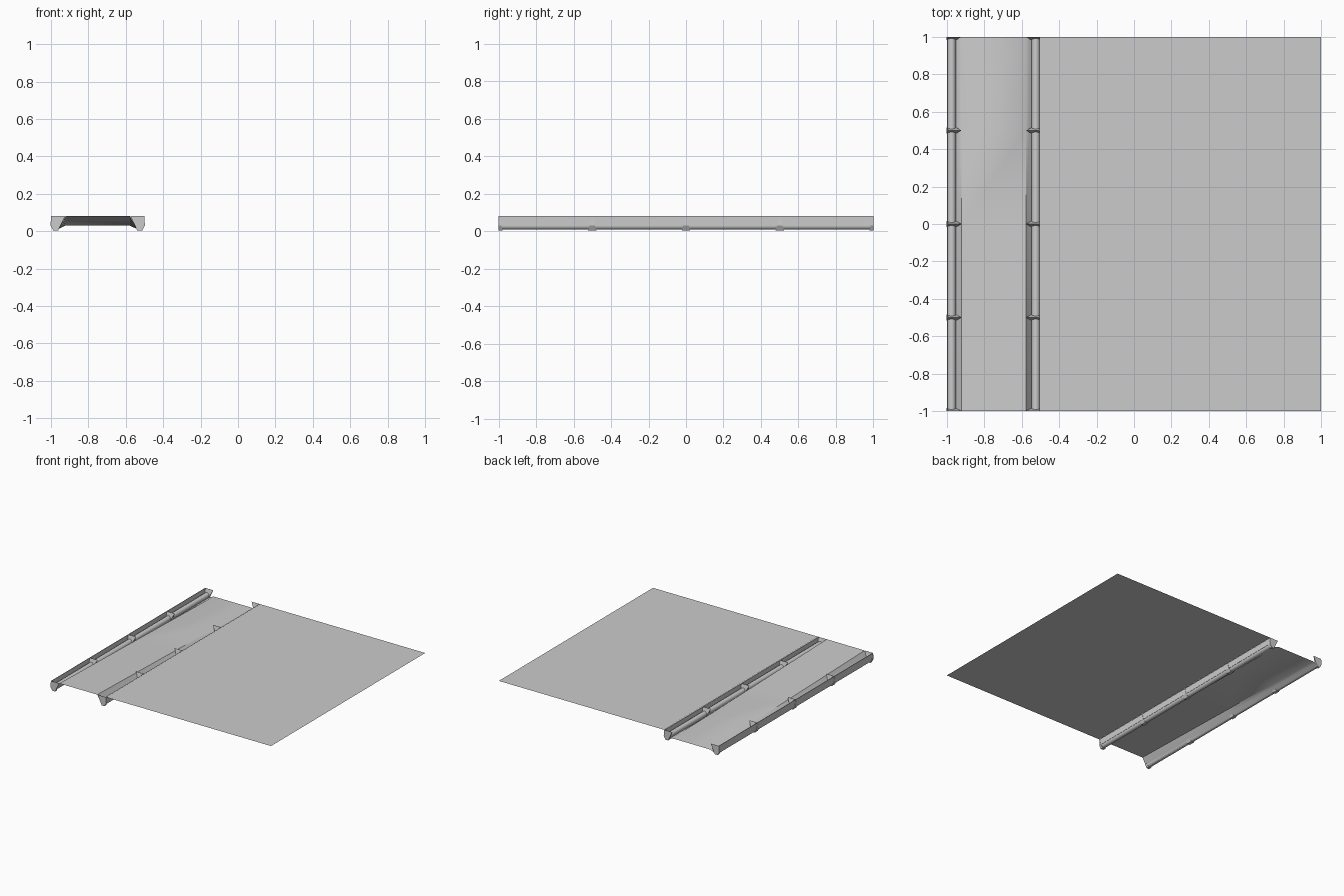
import bpy, bmesh, math

cube = bpy.data.objects.get("Cube")
if cube:
    bpy.data.objects.remove(cube, do_unlink=True)

grey = bpy.data.materials.new("plain grey")
grey.use_nodes = True
grey.diffuse_color = (0.6, 0.6, 0.6, 1)
grey.node_tree.nodes["Principled BSDF"].inputs["Base Color"].default_value = (0.6, 0.6, 0.6, 1)

MID = -0.75      # centre line of the channel
TOP = 0.08       # level of the ground sheet
LOW = 0.03       # pipe centre and low end of the ramp


def loft(name, rows, capped=False, smooth=False):
    """Skin a list of equally long point rows."""
    bm = bmesh.new()
    vs = [[bm.verts.new(p) for p in row] for row in rows]
    for a, b in zip(vs, vs[1:]):
        n = len(a)
        for i in range(n if capped else n - 1):
            j = (i + 1) % n
            bm.faces.new((a[i], a[j], b[j], b[i]))
    if capped:
        bm.faces.new(vs[0][::-1])
        bm.faces.new(vs[-1])
    bmesh.ops.remove_doubles(bm, verts=bm.verts, dist=0.0001)
    bmesh.ops.recalc_face_normals(bm, faces=bm.faces)
    # open sheets face upwards
    if not capped and sum(f.normal.z * f.calc_area() for f in bm.faces) < -0.01:
        bmesh.ops.reverse_faces(bm, faces=bm.faces)
    me = bpy.data.meshes.new(name)
    bm.to_mesh(me)
    bm.free()
    me.materials.append(grey)
    ob = bpy.data.objects.new(name, me)
    bpy.context.collection.objects.link(ob)
    if smooth:
        bpy.ops.object.select_all(action='DESELECT')
        ob.select_set(True)
        bpy.context.view_layer.objects.active = ob
        bpy.ops.object.shade_smooth_by_angle(angle=math.radians(40))
    return ob


# Flat ground beside the channel
loft("ground_sheet", [[(x, y, TOP) for x in (-0.5, 1)] for y in (-1, 1)])

# Ramp sheet with turned-down sides, falling towards the back in four bays
ramp = []
for k in range(5):
    y = -1 + k / 2
    h = TOP + (LOW - TOP) * k / 4
    half = [(0.215, 0.01), (0.19, 0.01 + (h - 0.01) * 0.55), (0.172, h)]
    profile = [(-u, z) for u, z in half] + [(u, z) for u, z in reversed(half)]
    ramp.append([(MID + u, y, z) for u, z in profile])
loft("ramp_sheet", ramp, smooth=True)

# Bracket outline, as distance from the centre line and height
BRACKET = [(0.25, TOP), (0.175, TOP), (0.212, 0.003), (0.237, 0.003), (0.252, LOW)]

for side, s in (("right", -1), ("left", 1)):
    # Rail pipe
    ring = [math.tau * i / 16 for i in range(16)]
    loft(side + "_pipe",
         [[(MID + s * 0.225 + 0.022 * math.cos(a), y, LOW + 0.022 * math.sin(a)) for a in ring]
          for y in (-1, 1)], capped=True, smooth=True)

    # Upright wall above the pipe
    wall = [(0.245, TOP), (0.249, TOP), (0.249, LOW), (0.245, LOW)]
    loft(side + "_wall", [[(MID + s * u, y, z) for u, z in wall] for y in (-1, 1)], capped=True)

    # Wedge brackets, halved at both ends
    for k in range(5):
        yc = -1 + k / 2
        rows = []
        for d in (-1, 1):
            rows.append([(MID + s * u,
                          max(-1, min(1, yc + d * (0.001 + 0.022 * (TOP - z) / TOP))), z)
                         for u, z in BRACKET])
        loft(f"{side}_bracket_{k + 1}", rows, capped=True)
